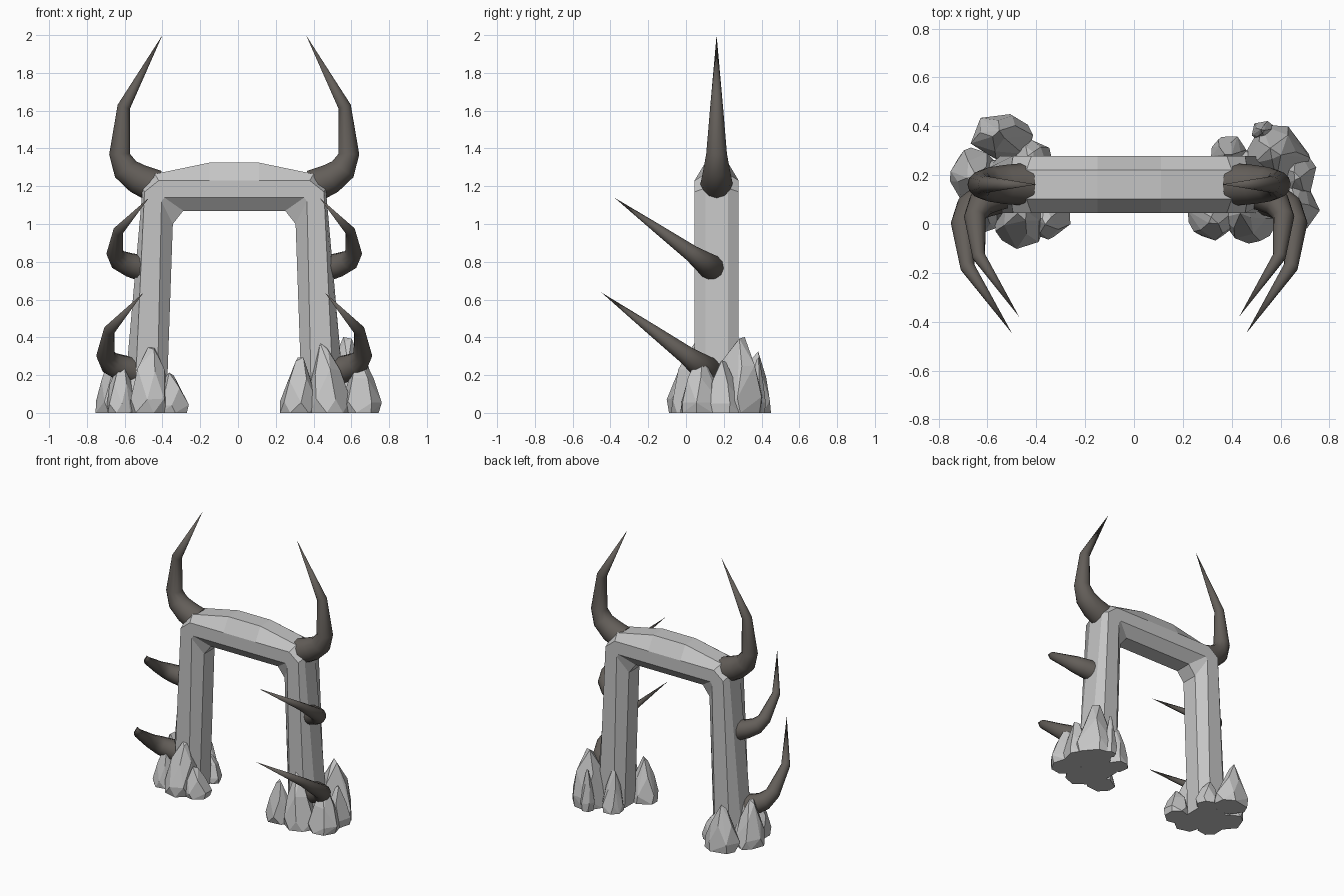
import bpy, bmesh, math, random
from mathutils import Vector, Matrix

if "Cube" in bpy.data.objects:
    bpy.data.objects.remove(bpy.data.objects["Cube"])

CX, CY = -0.02, 0.162   # centre line of the gate


def material(name, rgb):
    m = bpy.data.materials.new(name)
    m.diffuse_color = (*rgb, 1)
    m.use_nodes = True
    m.node_tree.nodes["Principled BSDF"].inputs["Base Color"].default_value = m.diffuse_color
    return m


stone = material("pale stone", (0.56, 0.56, 0.56))
horn_mat = material("dark horn", (0.125, 0.112, 0.10))


def finish(bm, name, mat):
    bmesh.ops.recalc_face_normals(bm, faces=bm.faces)
    me = bpy.data.meshes.new(name)
    bm.to_mesh(me)
    bm.free()
    me.materials.append(mat)
    ob = bpy.data.objects.new(name, me)
    bpy.context.collection.objects.link(ob)
    return ob


def bridge(bm, rings):
    for a, b in zip(rings, rings[1:]):
        n = len(a)
        for i in range(n):
            bm.faces.new((a[i], a[(i + 1) % n], b[(i + 1) % n], b[i]))


# Gate frame: octagonal section swept up one leg, over the lintel, down the other.
# Each row: inner edge, front inner edge, front outer edge, outer edge (x, z)
half = [
    ((-0.36, 0.0), (-0.41, 0.0), (-0.53, 0.0), (-0.59, 0.0)),
    ((-0.325, 1.0), (-0.385, 1.12), (-0.475, 1.17), (-0.485, 1.19)),
    ((-0.27, 1.07), (-0.37, 1.14), (-0.40, 1.23), (-0.42, 1.265)),
    ((-0.13, 1.07), (-0.13, 1.14), (-0.13, 1.23), (-0.13, 1.325)),
]
rows = half + [tuple((-x, z) for x, z in r) for r in reversed(half)]
bm = bmesh.new()
rings = []
for i, f, g, o in rows:
    loop = [(i, -0.06), (f, -0.117), (g, -0.117), (o, -0.06),
            (o, 0.06), (g, 0.117), (f, 0.117), (i, 0.06)]
    rings.append([bm.verts.new((CX + p[0], CY + y, p[1])) for p, y in loop])
bridge(bm, rings)
bm.faces.new(rings[0])
bm.faces.new(rings[-1])
finish(bm, "gate_frame", stone)

# Horn in its own plane: (outward, along, radius), the last point is the tip
HORN = [(0.0, 0.0, 0.088), (0.09, 0.04, 0.08), (0.155, 0.09, 0.07),
        (0.187, 0.17, 0.055), (0.165, 0.42, 0.034), (-0.04, 0.80, 0.0)]


def horn(name, side, base, scale, tilt, sides=12):
    bm = bmesh.new()
    rings = []
    pts = [Vector((p[0], 0, p[1])) for p in HORN]
    for k, p in enumerate(pts[:-1]):
        t = (pts[k + 1] - pts[max(k - 1, 0)]).normalized()
        n = Vector((t.z, 0, -t.x))
        rings.append([])
        for s in range(sides):
            a = 2 * math.pi * s / sides
            v = p + HORN[k][2] * (n * math.cos(a) + Vector((0, math.sin(a), 0)))
            rings[-1].append(bm.verts.new(v))
    bridge(bm, rings)
    bm.faces.new(rings[0])
    tip = bm.verts.new(pts[-1])
    last = rings[-1]
    for s in range(sides):
        bm.faces.new((last[s], last[(s + 1) % sides], tip))
    mat = (Matrix.Translation((CX + side * base[0], base[1], base[2]))
           @ Matrix.Rotation(tilt, 4, 'X')
           @ Matrix.Diagonal((side * scale, scale, scale, 1)))
    bm.transform(mat)
    ob = finish(bm, name, horn_mat)
    for f in ob.data.polygons:
        f.use_smooth = len(f.vertices) < 6


for side, word in ((-1, "left"), (1, "right")):
    horn(word + "_top_horn", side, (0.42, CY, 1.20), 1.0, 0)
    horn(word + "_upper_side_horn", side, (0.483, 0.14, 0.765), 0.80, math.radians(54.2))
    horn(word + "_lower_side_horn", side, (0.515, 0.125, 0.215), 0.89, math.radians(53.6))


# Rocks: jittered tapering hulls gathered round each foot
def rock(name, x, y, rx, ry, h, seed):
    rnd = random.Random(seed)
    bm = bmesh.new()
    lean = (rnd.uniform(-0.2, 0.2) * rx, rnd.uniform(-0.2, 0.2) * ry)
    for t, r, n in ((0, 0.95, 7), (0.2, 1.0, 6), (0.62, 0.66, 5), (1.0, 0.2, 3)):
        turn = rnd.uniform(0, 6.28)
        for i in range(n):
            a = turn + 2 * math.pi * (i + rnd.uniform(-0.2, 0.2)) / n
            q = r * rnd.uniform(0.9, 1.03)
            z = h * t * (rnd.uniform(0.86, 1.0) if t else 0)
            bm.verts.new((x + lean[0] * t + rx * q * math.cos(a),
                          y + lean[1] * t + ry * q * math.sin(a), z))
    res = bmesh.ops.convex_hull(bm, input=bm.verts)
    loose = [v for v in bm.verts if not v.link_faces]
    bmesh.ops.delete(bm, geom=loose, context='VERTS')
    bmesh.ops.dissolve_limit(bm, angle_limit=math.radians(8),
                             verts=bm.verts, edges=bm.edges)
    finish(bm, name, stone)


left = [(-0.54, 0.36, 0.13, 0.10, 0.33), (-0.65, 0.20, 0.11, 0.12, 0.33),
        (-0.54, 0.13, 0.13, 0.15, 0.37), (-0.47, 0.02, 0.12, 0.125, 0.39),
        (-0.35, 0.03, 0.10, 0.10, 0.22), (-0.41, 0.27, 0.09, 0.07, 0.20),
        (-0.62, 0.05, 0.09, 0.09, 0.27)]
right = [(0.58, 0.27, 0.14, 0.15, 0.43), (0.39, 0.29, 0.08, 0.08, 0.29),
         (0.32, 0.03, 0.11, 0.10, 0.31), (0.48, 0.03, 0.12, 0.12, 0.38),
         (0.65, 0.07, 0.11, 0.12, 0.31), (0.53, 0.38, 0.05, 0.045, 0.31),
         (0.47, 0.17, 0.12, 0.14, 0.25), (0.67, 0.20, 0.085, 0.10, 0.28)]
for k, r in enumerate(left):
    rock("left_rock_%d" % (k + 1), *r, seed=k + 3)
for k, r in enumerate(right):
    rock("right_rock_%d" % (k + 1), *r, seed=k + 40)
